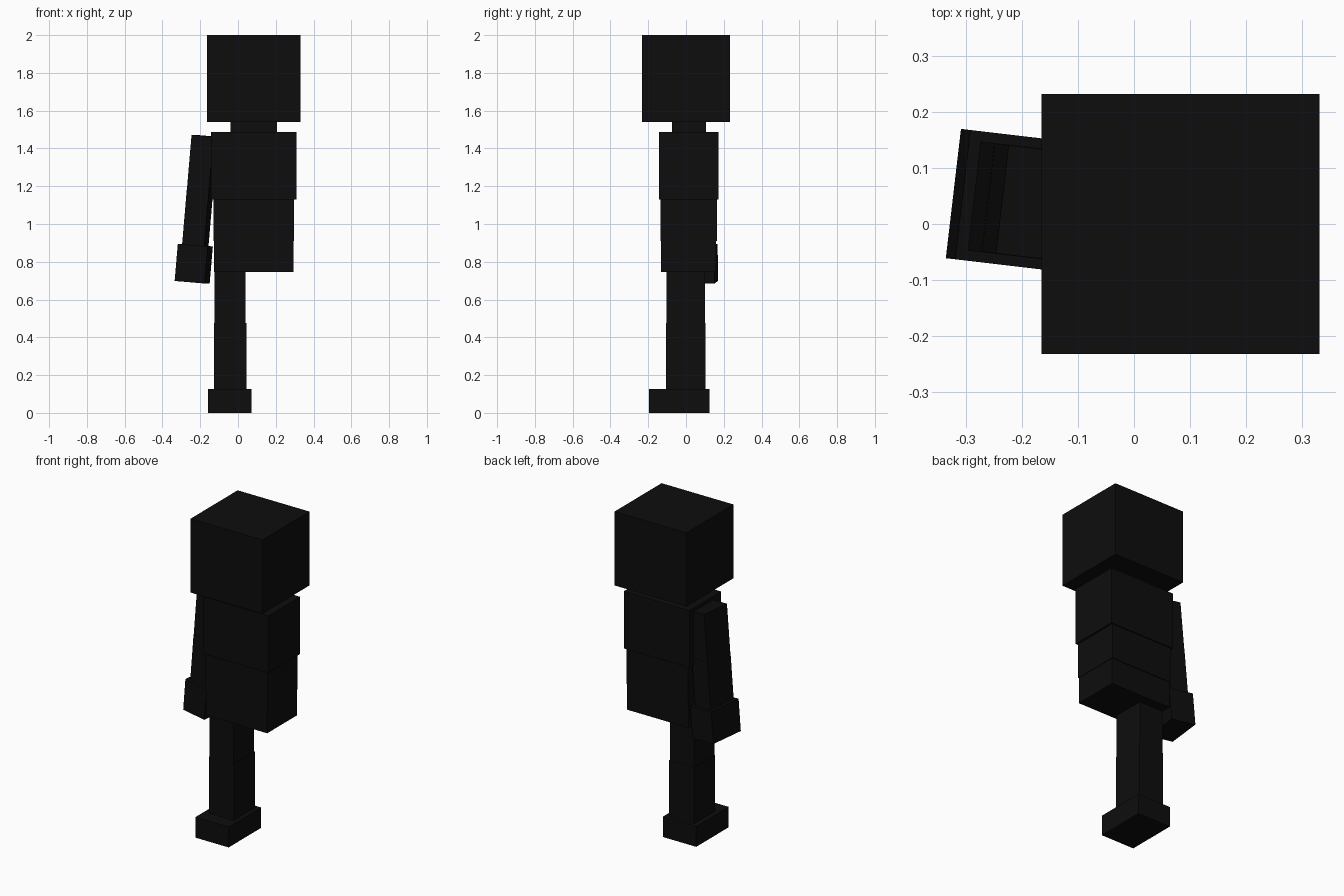
import bpy
import math
from mathutils import Euler, Vector

if "Cube" in bpy.data.objects:
    bpy.data.objects.remove(bpy.data.objects["Cube"])

black = bpy.data.materials.new("near_black")
black.diffuse_color = (0.004, 0.004, 0.004, 1)
black.use_nodes = True
black.node_tree.nodes["Principled BSDF"].inputs["Base Color"].default_value = black.diffuse_color


def block(name, centre, size, rotation=(0, 0, 0)):
    bpy.ops.mesh.primitive_cube_add(size=1, location=centre, rotation=rotation)
    ob = bpy.context.object
    ob.name = name
    ob.scale = size
    ob.data.materials.append(black)
    return ob


def span(name, x, y, z):
    """Upright block between the given limits."""
    lims = (x, y, z)
    return block(name, [(a + b) / 2 for a, b in lims], [b - a for a, b in lims])


# Head and neck
span("head", (-0.165, 0.331), (-0.232, 0.232), (1.54, 2.0))
span("neck", (-0.04, 0.206), (-0.075, 0.107), (1.47, 1.55))

# Torso in three bands, each slightly narrower than the one above
span("chest", (-0.143, 0.309), (-0.142, 0.171), (1.13, 1.486))
span("waist", (-0.130, 0.297), (-0.134, 0.164), (0.91, 1.13))
span("hips", (-0.127, 0.294), (-0.132, 0.159), (0.747, 0.91))

# Single leg and foot
span("upper_leg", (-0.125, 0.041), (-0.104, 0.100), (0.477, 0.75))
span("lower_leg", (-0.127, 0.045), (-0.105, 0.102), (0.12, 0.477))
span("foot", (-0.158, 0.072), (-0.195, 0.125), (0.0, 0.127))

# Single arm, tilted outward and turned slightly, laid out along its own axis
turn = (0, math.radians(4.9), math.radians(-6.7))
axis = Euler(turn).to_matrix() @ Vector((0, 0, 1))
wrist = Vector((-0.226, 0.043, 0.888))
for name, low, high, w, d in (("hand", -0.197, 0.0, 0.160, 0.232),
                              ("lower_arm", 0.0, 0.29, 0.118, 0.196),
                              ("upper_arm", 0.29, 0.581, 0.117, 0.194)):
    block(name, wrist + axis * (low + high) / 2, (w, d, high - low), turn)
